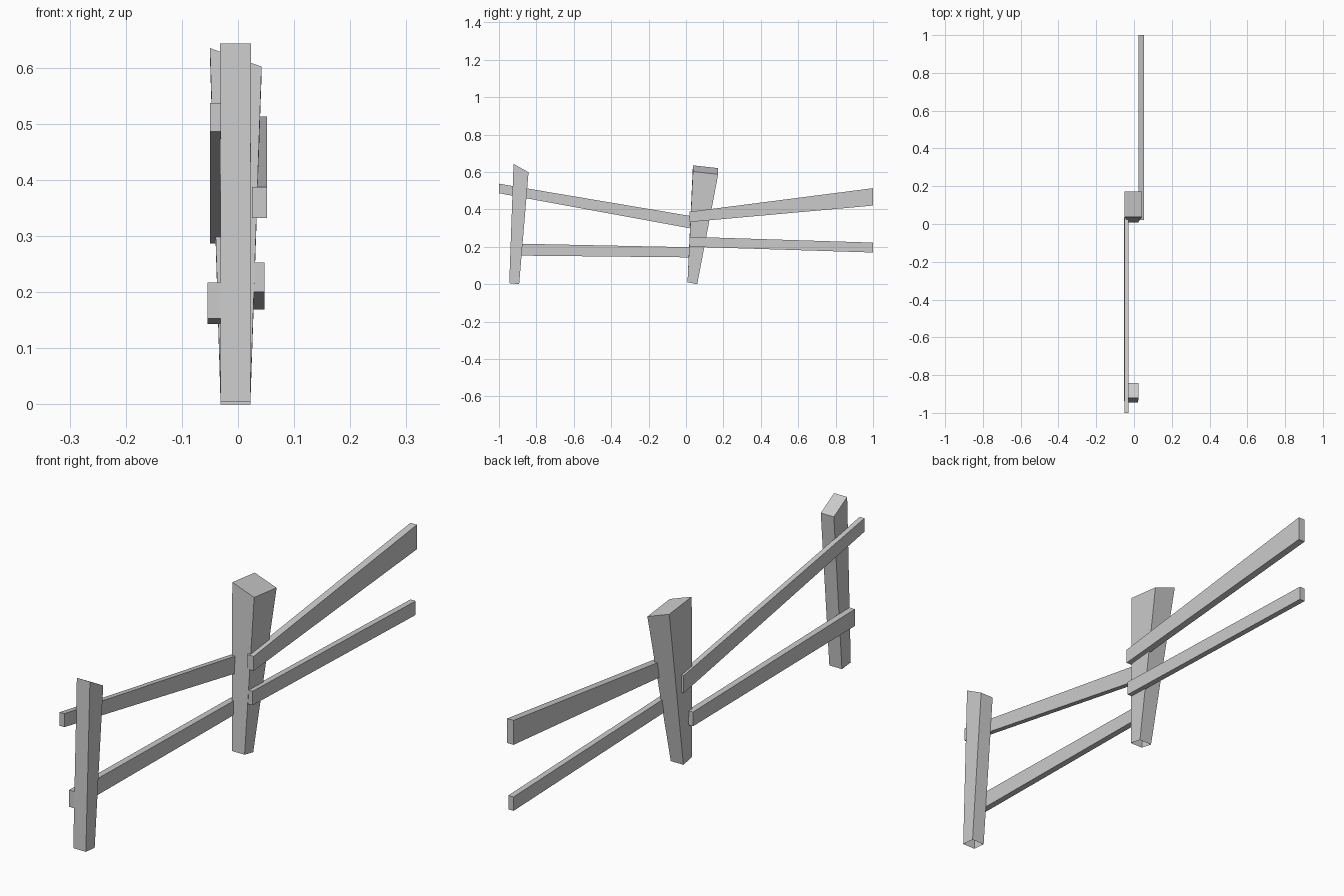
import bpy
import bmesh

if "Cube" in bpy.data.objects:
    bpy.data.objects.remove(bpy.data.objects["Cube"])


def loft(name, start, end, cap_start=True):
    """Join two four-cornered ends into a tapered beam."""
    bm = bmesh.new()
    a = [bm.verts.new(p) for p in start]
    b = [bm.verts.new(p) for p in end]
    for i in range(4):
        j = (i + 1) % 4
        bm.faces.new((a[i], a[j], b[j], b[i]))
    bm.faces.new(b)
    if cap_start:
        bm.faces.new(a[::-1])
    bmesh.ops.recalc_face_normals(bm, faces=bm.faces)
    mesh = bpy.data.meshes.new(name)
    bm.to_mesh(mesh)
    bm.free()
    obj = bpy.data.objects.new(name, mesh)
    bpy.context.collection.objects.link(obj)
    return obj


def post_end(x0, x1, front, back, drop=0.0):
    """Post end from (y, z) of front and back edge; drop lowers the right side."""
    (yf, zf), (yb, zb) = front, back
    return [(x0, yf, zf), (x1, yf, zf - drop), (x1, yb, zb - drop), (x0, yb, zb)]


def rail(name, x0, x1, front, back):
    """Rail between two upright ends given as (y, bottom z, top z)."""
    ends = [[(x0, y, lo), (x1, y, lo), (x1, y, hi), (x0, y, hi)]
            for y, lo, hi in (front, back)]
    return loft(name, *ends)


# Leaning posts, open underneath where they meet the ground
loft("front_post",
     post_end(-0.031, 0.022, (-0.945, 0.005), (-0.892, 0.0)),
     post_end(-0.032, 0.023, (-0.922, 0.643), (-0.842, 0.598)), cap_start=False)
loft("middle_post",
     post_end(-0.031, 0.022, (0.008, 0.01), (0.06, 0.0)),
     post_end(-0.05, 0.042, (0.037, 0.635), (0.172, 0.62), drop=0.033), cap_start=False)

# Rails on the left side of the posts
rail("front_upper_rail", -0.05, -0.03, (-1.0, 0.486, 0.537), (0.085, 0.287, 0.354))
rail("front_lower_rail", -0.054, -0.03, (-0.937, 0.153, 0.217), (0.035, 0.143, 0.197))

# Rails on the right side of the middle post
rail("back_upper_rail", 0.025, 0.052, (0.02, 0.332, 0.387), (1.0, 0.42, 0.513))
rail("back_lower_rail", 0.025, 0.047, (0.02, 0.2, 0.253), (1.0, 0.169, 0.222))
